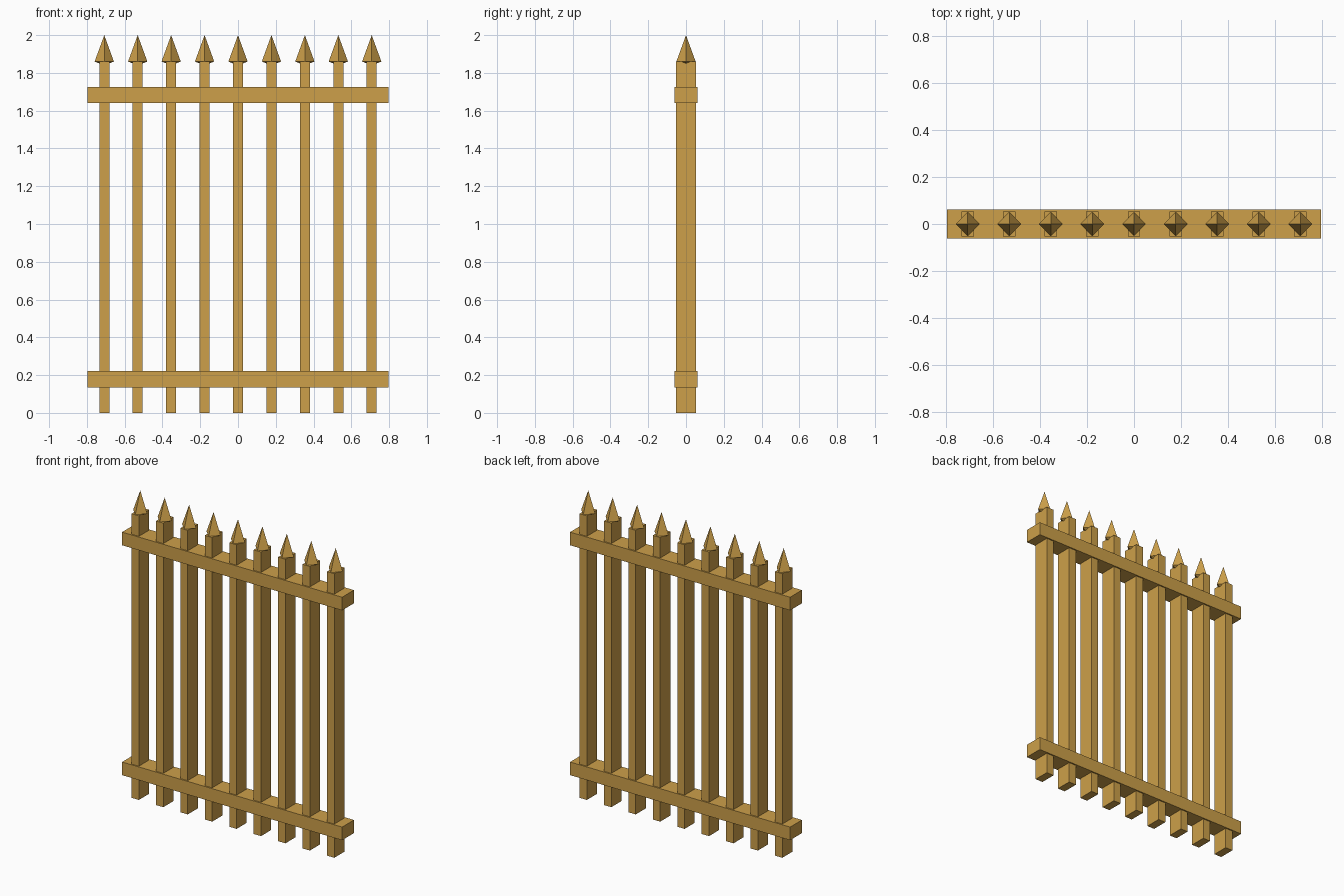
import bpy, bmesh

if "Cube" in bpy.data.objects:
    bpy.data.objects.remove(bpy.data.objects["Cube"])

wood = bpy.data.materials.new("golden_wood")
wood.diffuse_color = (0.61, 0.35, 0.068, 1)
wood.use_nodes = True
wood.node_tree.nodes["Principled BSDF"].inputs["Base Color"].default_value = wood.diffuse_color


def finish(name, bm):
    bmesh.ops.recalc_face_normals(bm, faces=bm.faces)
    mesh = bpy.data.meshes.new(name)
    bm.to_mesh(mesh)
    bm.free()
    mesh.materials.append(wood)
    obj = bpy.data.objects.new(name, mesh)
    bpy.context.collection.objects.link(obj)


def box(name, x, width, depth, z0, z1):
    bm = bmesh.new()
    bmesh.ops.create_cube(bm, size=1)
    for v in bm.verts:
        v.co = (x + v.co.x * width, v.co.y * depth, (z0 + z1) / 2 + v.co.z * (z1 - z0))
    finish(name, bm)


def spike(name, x, r, low, base, tip):
    # four-sided point with a shallow pointed underside
    bm = bmesh.new()
    ring = [bm.verts.new((x + dx * r, dy * r, base))
            for dx, dy in ((1, 0), (0, 1), (-1, 0), (0, -1))]
    top = bm.verts.new((x, 0, tip))
    bottom = bm.verts.new((x, 0, low))
    for i in range(4):
        a, b = ring[i], ring[(i + 1) % 4]
        bm.faces.new((a, b, top))
        bm.faces.new((b, a, bottom))
    finish(name, bm)


# Horizontal rails
box("lower_rail", 0, 1.594, 0.122, 0.135, 0.221)
box("upper_rail", 0, 1.594, 0.122, 1.64, 1.726)

# Upright pickets with their points
for i in range(9):
    x = (i - 4) * 0.177
    box(f"picket_{i + 1}", x, 0.053, 0.105, 0, 1.86)
    spike(f"picket_point_{i + 1}", x, 0.051, 1.84, 1.86, 2.0)
